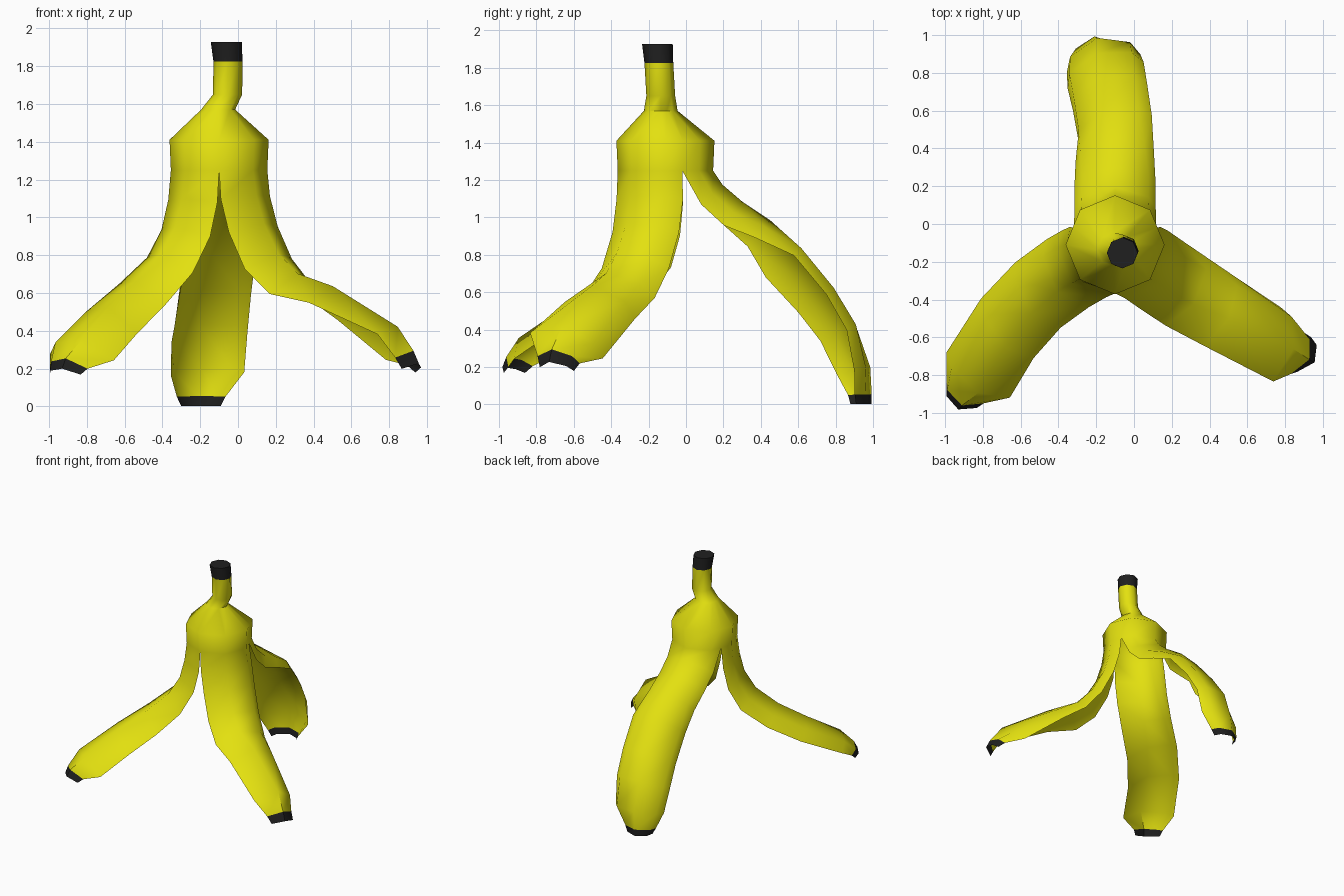
import bpy, bmesh, math
from mathutils import Vector

if "Cube" in bpy.data.objects:
    bpy.data.objects.remove(bpy.data.objects["Cube"])


def material(name, rgb):
    m = bpy.data.materials.new(name)
    m.diffuse_color = (*rgb, 1)
    m.use_nodes = True
    m.node_tree.nodes["Principled BSDF"].inputs["Base Color"].default_value = m.diffuse_color
    return m


YELLOW, BLACK = 0, 1
bm = bmesh.new()


def bridge(lower, upper, mat, closed=False):
    """Quads between two rows of vertices, both ordered anticlockwise."""
    n = len(lower)
    for i in range(n if closed else n - 1):
        j = (i + 1) % n
        f = bm.faces.new((lower[i], lower[j], upper[j], upper[i]))
        f.material_index = mat


# Crown and stem: octagon rings (x, y, z, radius), with two extra side points where the peel splits
ANGLES = [0, 22.5, 45, 90, 135, 157.5, 180, 225, 270, 315]
rings = []
for x, y, z, r in [(-.10, -.11, 1.25, .255), (-.10, -.11, 1.41, .262),
                   (-.105, -.135, 1.57, .09), (-.055, -.135, 1.65, .077),
                   (-.053, -.145, 1.825, .077), (-.062, -.153, 1.927, .082)]:
    ring = []
    for deg in ANGLES:
        a, q = math.radians(deg), r * (.924 if deg % 45 else 1)
        ring.append(bm.verts.new((x + q * math.cos(a), y + q * math.sin(a), z)))
    rings.append(ring)
for k in range(len(rings) - 1):
    bridge(rings[k], rings[k + 1], BLACK if k == len(rings) - 2 else YELLOW, True)
bm.faces.new(rings[-1]).material_index = BLACK


def flap(start, first, rows, section):
    """Hanging strip of peel. Rows: x, y, z of ridge, heading, half width, sag, roll."""
    pts = [Vector(first)] + [Vector(r[:3]) for r in rows]
    prev = [rings[0][i] for i in start]
    for k, (x, y, z, az, w, sag, roll) in enumerate(rows):
        p = pts[k + 1]
        a, b = (p - pts[k]).normalized(), (pts[min(k + 2, len(rows))] - p).normalized()
        t = (a + b).normalized()
        az, roll = math.radians(az), math.radians(roll)
        side = Vector((-math.sin(az), math.cos(az), 0))
        n = t.cross(side).normalized()
        s2 = side * math.cos(roll) - n * math.sin(roll)
        n2 = n * math.cos(roll) + side * math.sin(roll)
        row = [bm.verts.new(p + s2 * (u * w) - n2 * (v * sag)) for u, v in section]
        bridge(row, prev, BLACK if k == len(rows) - 1 else YELLOW)
        prev = row


right_section = [(-1, 1), (-.24, 0), (.67, .35), (.97, 1)]
left_section = [(-u, v) for u, v in reversed(right_section)]
back_section = [(-1, 1), (-.82, .46), (0, 0), (.82, .46), (1, 1)]

# Right flap
flap((8, 9, 0, 1), (.112, -.25, 1.25), [
    (.125, -.255, 1.12, -33, .215, .12, 0),
    (.165, -.275, .97, -33, .215, .125, 0),
    (.24, -.325, .81, -32, .215, .135, 0),
    (.34, -.38, .70, -31, .215, .14, 4),
    (.52, -.455, .625, -28, .21, .14, 14),
    (.85, -.615, .405, -23, .21, .13, 25),
    (.935, -.69, .29, -28, .12, .09, 16),
    (.965, -.71, .225, -32, .10, .075, 12)], right_section)

# Back flap
flap((1, 2, 3, 4, 5), (-.10, .14, 1.25), [
    (-.10, .195, 1.175, 90, .215, .155, 0),
    (-.10, .30, 1.085, 90, .215, .16, 0),
    (-.125, .45, .985, 91, .21, .155, 8),
    (-.165, .60, .83, 93, .215, .15, 24),
    (-.185, .775, .62, 93, .215, .14, 22),
    (-.20, .905, .43, 93, .215, .14, 18),
    (-.195, .985, .20, 92, .20, .14, 12),
    (-.21, .993, .055, 92, .13, .11, 6),
    (-.21, .993, .002, 92, .105, .10, 6)], back_section)

# Left flap
flap((5, 6, 7, 8), (-.312, -.25, 1.25), [
    (-.325, -.255, 1.10, 213, .215, .12, 0),
    (-.36, -.27, .95, 211, .215, .125, 2),
    (-.435, -.315, .81, 208, .215, .135, 5),
    (-.57, -.43, .67, 210, .215, .14, 8),
    (-.72, -.61, .53, 217, .215, .14, 8),
    (-.865, -.865, .36, 231, .21, .125, 6),
    (-.935, -.945, .255, 235, .12, .09, 2),
    (-.95, -.968, .20, 235, .10, .07, 0)], left_section)

mesh = bpy.data.meshes.new("banana_peel")
bm.to_mesh(mesh)
bm.free()
mesh.materials.append(material("yellow", (.77, .75, .005)))
mesh.materials.append(material("black", (.014, .014, .014)))
peel = bpy.data.objects.new("banana_peel", mesh)
bpy.context.collection.objects.link(peel)
bpy.context.view_layer.objects.active = peel
peel.select_set(True)
bpy.ops.object.shade_smooth_by_angle(angle=math.radians(55))
